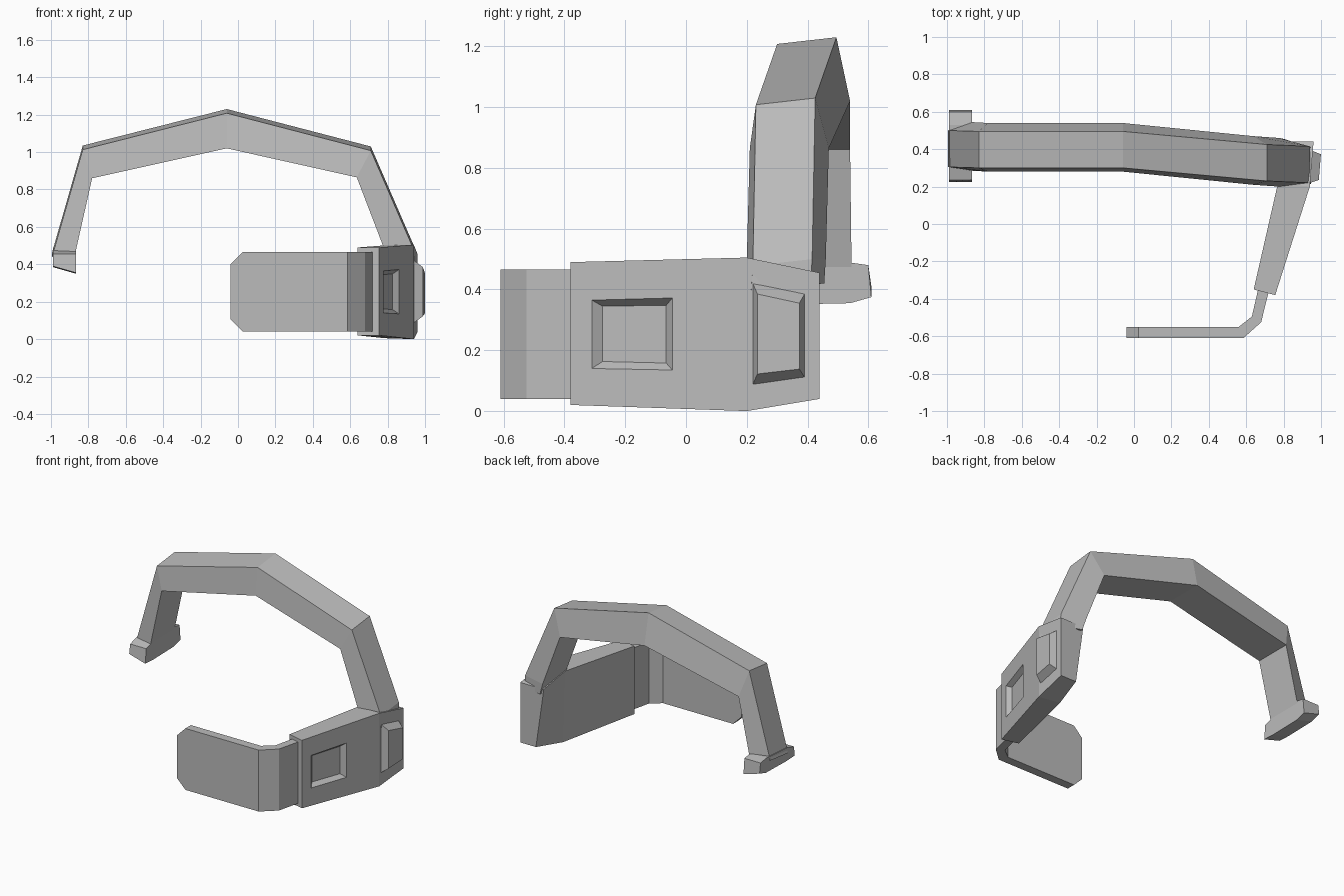
import bpy, bmesh

cube = bpy.data.objects.get("Cube")
if cube:
    bpy.data.objects.remove(cube, do_unlink=True)

grey = bpy.data.materials.new("plain_grey")
grey.use_nodes = True
COLOUR = (0.5, 0.5, 0.5, 1)
grey.diffuse_color = COLOUR
grey.node_tree.nodes["Principled BSDF"].inputs["Base Color"].default_value = COLOUR


def finish(bm, name):
    bmesh.ops.remove_doubles(bm, verts=bm.verts, dist=0.0005)
    bmesh.ops.recalc_face_normals(bm, faces=bm.faces)
    mesh = bpy.data.meshes.new(name)
    bm.to_mesh(mesh)
    bm.free()
    mesh.materials.append(grey)
    obj = bpy.data.objects.new(name, mesh)
    bpy.context.collection.objects.link(obj)
    return obj


def bridge(bm, a, b, skip=()):
    """Join two loops of vertices with quads."""
    n = len(a)
    for i in range(n):
        if i not in skip:
            j = (i + 1) % n
            bm.faces.new((a[i], a[j], b[j], b[i]))


def loft(name, sections):
    """Skin a row of matching closed sections and cap the ends."""
    bm = bmesh.new()
    rings = [[bm.verts.new(p) for p in s] for s in sections]
    for a, b in zip(rings, rings[1:]):
        bridge(bm, a, b)
    bm.faces.new(rings[0])
    bm.faces.new(rings[-1])
    return finish(bm, name)


# Headband: (outer x, outer z, inner x, inner z, y shift), tapered section
band_path = [
    (0.945, 0.42, 0.80, 0.42, -0.085),
    (0.94, 0.50, 0.775, 0.50, -0.08),
    (0.71, 1.03, 0.635, 0.865, -0.07),
    (-0.06, 1.23, -0.06, 1.02, 0),
    (-0.83, 1.035, -0.78, 0.86, 0),
    (-0.995, 0.46, -0.87, 0.46, 0.005),
]
loft("headband", [
    [(ox, 0.30 + d, oz - 0.022), (ox, 0.495 + d, oz),
     (ix, 0.54 + d, iz), (ix, 0.28 + d, iz)]
    for ox, oz, ix, iz, d in band_path])

# Side pad at the free end of the band: bent profile, deeper on the inside
pad_profile = [(0.235, 0.455), (0.31, 0.475), (0.53, 0.49), (0.60, 0.48),
               (0.61, 0.385), (0.54, 0.365), (0.31, 0.36), (0.225, 0.365)]
loft("side_pad", [
    [(x, y, z + (drop if z < 0.4 else 0)) for y, z in pad_profile]
    for x, drop in ((-0.99, 0.025), (-0.867, -0.01))])

# Mouth plate: bent strip with a chamfered tip; (outer xy, inner xy, z inset)
plate_path = [
    ((-0.04, -0.61), (-0.04, -0.55), 0.065),
    ((0.025, -0.61), (0.025, -0.55), 0),
    ((0.585, -0.61), (0.56, -0.55), 0),
    ((0.68, -0.525), (0.63, -0.495), 0),
    ((0.735, -0.30), (0.675, -0.30), 0),
]
loft("mouth_plate", [
    [(*o, 0.04 + c), (*o, 0.465 - c), (*i, 0.465 - c), (*i, 0.04 + c)]
    for o, i, c in plate_path])


# Ear housing: three sections, outer sides carry a sunken and a raised panel
def panel_side(bm, corners, rect, inner, offset):
    """Fill a side quad with a bevelled panel; rects give (y, z) corners."""
    (x0, y0), (x1, y1) = corners[0].co.xy, corners[1].co.xy

    def ring(points, off):
        return [bm.verts.new((x0 + (x1 - x0) * (y - y0) / (y1 - y0) + off, y, z))
                for y, z in points]
    a, b = ring(rect, 0), ring(inner, offset)
    bridge(bm, corners, a)
    bridge(bm, a, b)
    bm.faces.new(b)


bm = bmesh.new()
housing = [
    [(0.755, -0.38, 0.02), (0.755, -0.38, 0.49), (0.64, -0.35, 0.49), (0.64, -0.35, 0.02)],
    [(0.94, 0.20, 0.0), (0.94, 0.20, 0.505), (0.77, 0.22, 0.50), (0.785, 0.22, 0.005)],
    [(0.96, 0.44, 0.04), (0.96, 0.44, 0.455), (0.78, 0.44, 0.455), (0.84, 0.44, 0.04)],
]
front, middle, rear = [[bm.verts.new(p) for p in s] for s in housing]
bridge(bm, front, middle, skip=(0,))
bridge(bm, middle, rear, skip=(0,))
bm.faces.new(front)
bm.faces.new(rear)
panel_side(bm, (front[0], middle[0], middle[1], front[1]),
           [(-0.31, 0.14), (-0.045, 0.135), (-0.045, 0.372), (-0.31, 0.365)],
           [(-0.275, 0.163), (-0.065, 0.158), (-0.065, 0.348), (-0.275, 0.345)], -0.03)
panel_side(bm, (middle[0], rear[0], rear[1], middle[1]),
           [(0.22, 0.088), (0.39, 0.112), (0.39, 0.385), (0.22, 0.42)],
           [(0.235, 0.122), (0.373, 0.138), (0.373, 0.355), (0.235, 0.385)], 0.045)
finish(bm, "ear_housing")
